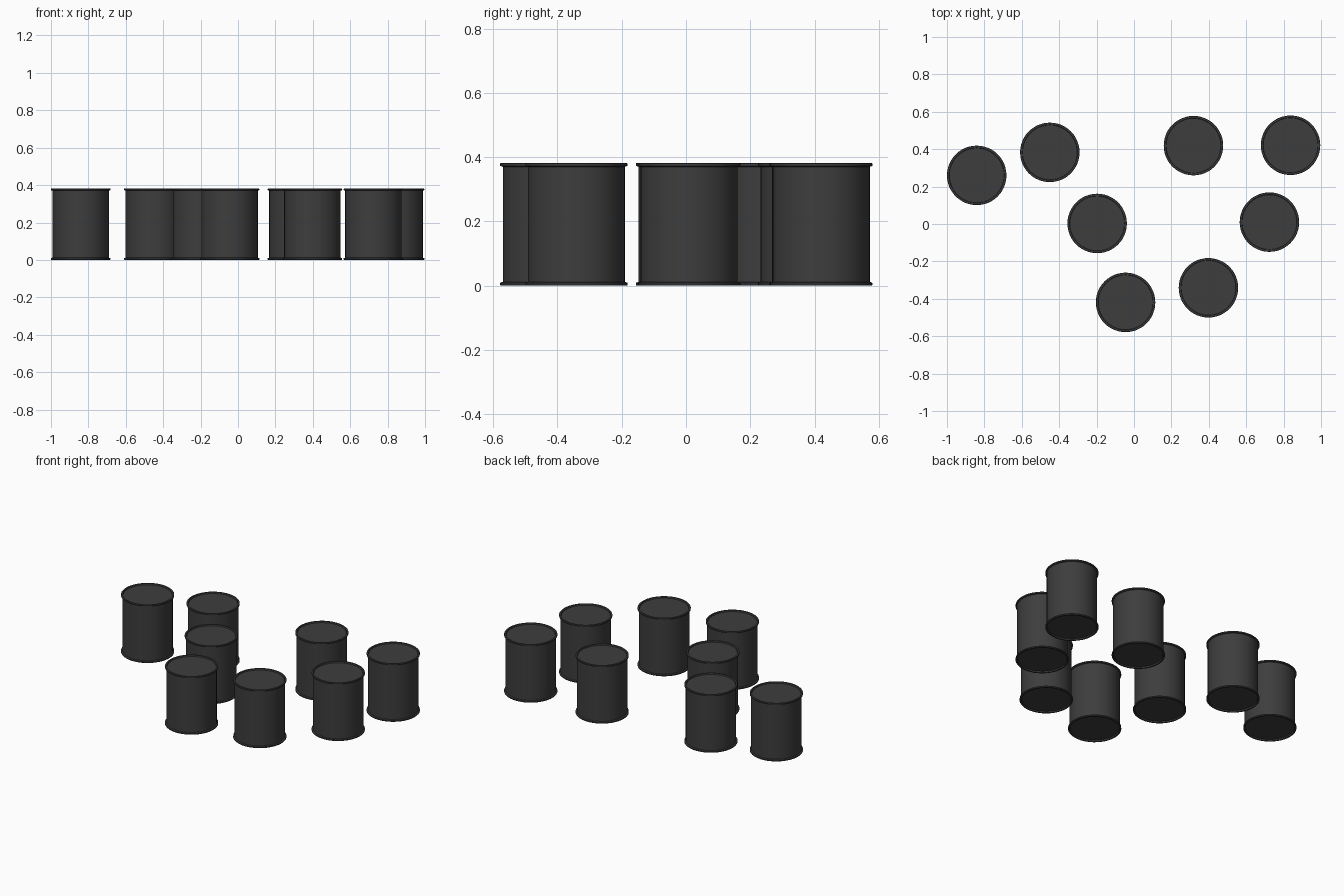
import bpy
import bmesh
from math import radians
from mathutils import Matrix, Vector

cube = bpy.data.objects.get("Cube")
if cube:
    bpy.data.objects.remove(cube, do_unlink=True)

# One dark metal for every can
metal = bpy.data.materials.new("dark_grey")
metal.use_nodes = True
colour = (0.047, 0.047, 0.047, 1)
metal.diffuse_color = colour
metal.node_tree.nodes["Principled BSDF"].inputs["Base Color"].default_value = colour

HEIGHT = 0.382
BODY, RIM, LID = 0.151, 0.159, 0.146
RIM_HEIGHT, RECESS = 0.009, 0.008

# Half profile from the lid centre down to mid-height, mirrored for the base
upper = [
    (0, HEIGHT - RECESS),
    (LID, HEIGHT - RECESS),
    (LID + 0.002, HEIGHT),
    (RIM - 0.002, HEIGHT),
    (RIM, HEIGHT - 0.002),
    (RIM, HEIGHT - RIM_HEIGHT),
    (BODY, HEIGHT - RIM_HEIGHT - 0.003),
]
profile = upper + [(r, HEIGHT - z) for r, z in reversed(upper)]


def can_mesh():
    """Spin the profile around z into a closed can."""
    bm = bmesh.new()
    verts = [bm.verts.new((r, 0, z)) for r, z in profile]
    edges = [bm.edges.new(pair) for pair in zip(verts, verts[1:])]
    bmesh.ops.spin(bm, geom=verts + edges, cent=(0, 0, 0), axis=(0, 0, 1),
                   angle=radians(360), steps=48, use_duplicate=False)
    bmesh.ops.remove_doubles(bm, verts=bm.verts, dist=0.0001)
    bmesh.ops.recalc_face_normals(bm, faces=bm.faces)
    mesh = bpy.data.meshes.new("can")
    bm.to_mesh(mesh)
    bm.free()
    mesh.materials.append(metal)
    return mesh


# Scattered cans standing on the ground
spots = [(-0.841, 0.26), (-0.45, 0.383), (-0.197, 0.003), (-0.045, -0.419),
         (0.398, -0.341), (0.724, 0.01), (0.837, 0.421), (0.318, 0.419)]

mesh = can_mesh()
bpy.ops.object.select_all(action='DESELECT')
for number, (x, y) in enumerate(spots, 1):
    can = bpy.data.objects.new(f"can_{number}", mesh.copy())
    can.location = (x, y, 0)
    bpy.context.collection.objects.link(can)
    can.select_set(True)
    bpy.context.view_layer.objects.active = can
bpy.ops.object.shade_smooth_by_angle(angle=radians(30))
bpy.data.meshes.remove(mesh)
